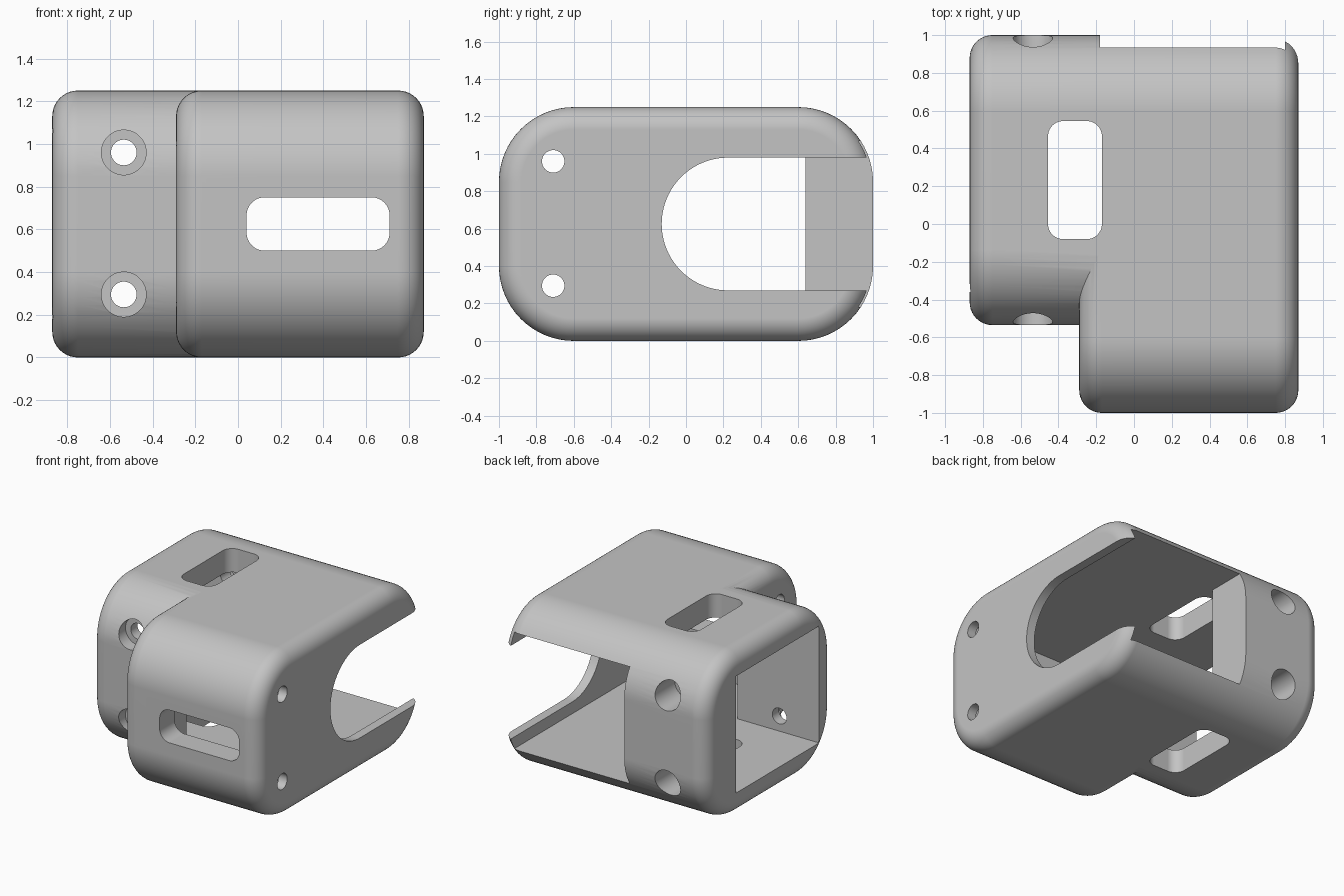
import bpy, bmesh
from math import sin, cos, pi, radians

cube = bpy.data.objects.get("Cube")
if cube:
    bpy.data.objects.remove(cube, do_unlink=True)

mat = bpy.data.materials.new("light grey plastic")
mat.use_nodes = True
grey = (0.55, 0.55, 0.55, 1)
mat.diffuse_color = grey
mat.node_tree.nodes["Principled BSDF"].inputs["Base Color"].default_value = grey


def rounded(a0, a1, b0, b1, r, inset=0.0, seg=16):
    """Rounded rectangle outline; inset shrinks it as a parallel curve."""
    centres = [(a1 - r, b1 - r), (a0 + r, b1 - r), (a0 + r, b0 + r), (a1 - r, b0 + r)]
    return [(ca + (r - inset) * cos((q + i / seg) * pi / 2),
             cb + (r - inset) * sin((q + i / seg) * pi / 2))
            for q, (ca, cb) in enumerate(centres) for i in range(seg + 1)]


def circle(a, b, r, n=48):
    return [(a + r * cos(2 * pi * i / n), b + r * sin(2 * pi * i / n)) for i in range(n)]


def loft(name, axis, sections):
    """Join matching outlines, each given as (position along axis, points)."""
    place = {"x": lambda t, a, b: (t, a, b),
             "y": lambda t, a, b: (a, t, b),
             "z": lambda t, a, b: (a, b, t)}[axis]
    bm = bmesh.new()
    rings = [[bm.verts.new(place(t, a, b)) for a, b in pts] for t, pts in sections]
    n = len(rings[0])
    for low, high in zip(rings, rings[1:]):
        for i in range(n):
            j = (i + 1) % n
            bm.faces.new((low[i], low[j], high[j], high[i]))
    bm.faces.new(rings[0])
    bm.faces.new(rings[-1])
    bmesh.ops.recalc_face_normals(bm, faces=bm.faces)
    mesh = bpy.data.meshes.new(name)
    bm.to_mesh(mesh)
    bm.free()
    mesh.materials.append(mat)
    obj = bpy.data.objects.new(name, mesh)
    bpy.context.collection.objects.link(obj)
    return obj


def prism(name, axis, lo, hi, pts):
    return loft(name, axis, [(lo, pts), (hi, pts)])


def box(name, x, y, z):
    return prism(name, "z", *z, [(x[0], y[0]), (x[1], y[0]), (x[1], y[1]), (x[0], y[1])])


def body(name, x0, x1, y0, round_end, fillet=0.12, seg=10):
    """Pill-shaped block along x with filleted ends."""
    arc = [i / seg * pi / 2 for i in range(seg + 1)]
    steps = [(x0 + fillet * (1 - sin(t)), fillet * (1 - cos(t))) for t in reversed(arc)]
    steps.reverse()
    steps = sorted(steps)
    if round_end:
        steps += sorted((x1 - fillet * (1 - sin(t)), fillet * (1 - cos(t))) for t in arc)
    else:
        steps.append((x1, 0.0))
    return loft(name, "x", [(x, rounded(y0, 1, 0, 1.25, 0.4, d)) for x, d in steps])


def combine(target, tool, operation):
    mod = target.modifiers.new("combine", "BOOLEAN")
    mod.operation = operation
    mod.solver = "EXACT"
    mod.object = tool
    bpy.context.view_layer.objects.active = target
    bpy.ops.object.modifier_apply(modifier=mod.name)
    bpy.data.objects.remove(tool, do_unlink=True)


# Outer housing: the main block and the shorter side block
housing = body("housing", -0.29, 0.87, -1, True)
combine(housing, body("side_block", -0.87, 0.1, -0.535, False), "UNION")

# Cavities, open at the back and at the side
cavity_z = (0.18, 1.07)
cutters = [box("main_cavity", (-0.18, 0.8), (-0.82, 1.2), cavity_z),
           box("side_cavity", (-1.0, 0.0), (-0.36, 0.64), cavity_z)]

# Round-ended side window, open to the back
arch = [(0.225 - 0.355 * sin(pi * i / 40), 0.625 + 0.355 * cos(pi * i / 40)) for i in range(41)]
cutters.append(prism("side_window", "x", 0.6, 1.0, arch + [(1.2, 0.27), (1.2, 0.98)]))

# Cable slots through the front and through top and bottom
cutters.append(prism("front_slot", "y", -1.1, -0.6, rounded(0.04, 0.71, 0.5, 0.75, 0.085)))
cutters.append(prism("top_slot", "z", -0.1, 1.4, rounded(-0.455, -0.17, -0.08, 0.545, 0.08)))

# Screw holes, with counterbores on the side block
for z in (0.295, 0.96):
    cutters.append(prism("cross_hole", "x", -0.5, 1.0, circle(-0.71, z, 0.06)))
    cutters.append(prism("long_hole", "y", -0.7, 1.1, circle(-0.535, z, 0.06)))
    cutters.append(prism("front_counterbore", "y", -0.7, -0.44, circle(-0.535, z, 0.105)))
    cutters.append(prism("back_counterbore", "y", 0.75, 1.1, circle(-0.535, z, 0.105)))

for cutter in cutters:
    combine(housing, cutter, "DIFFERENCE")

# Smooth the rounded edges while flat faces stay flat
bpy.ops.object.select_all(action="DESELECT")
housing.select_set(True)
bpy.context.view_layer.objects.active = housing
bpy.ops.object.shade_smooth_by_angle(angle=radians(30))
weighted = housing.modifiers.new("weighted_normals", "WEIGHTED_NORMAL")
weighted.keep_sharp = True
